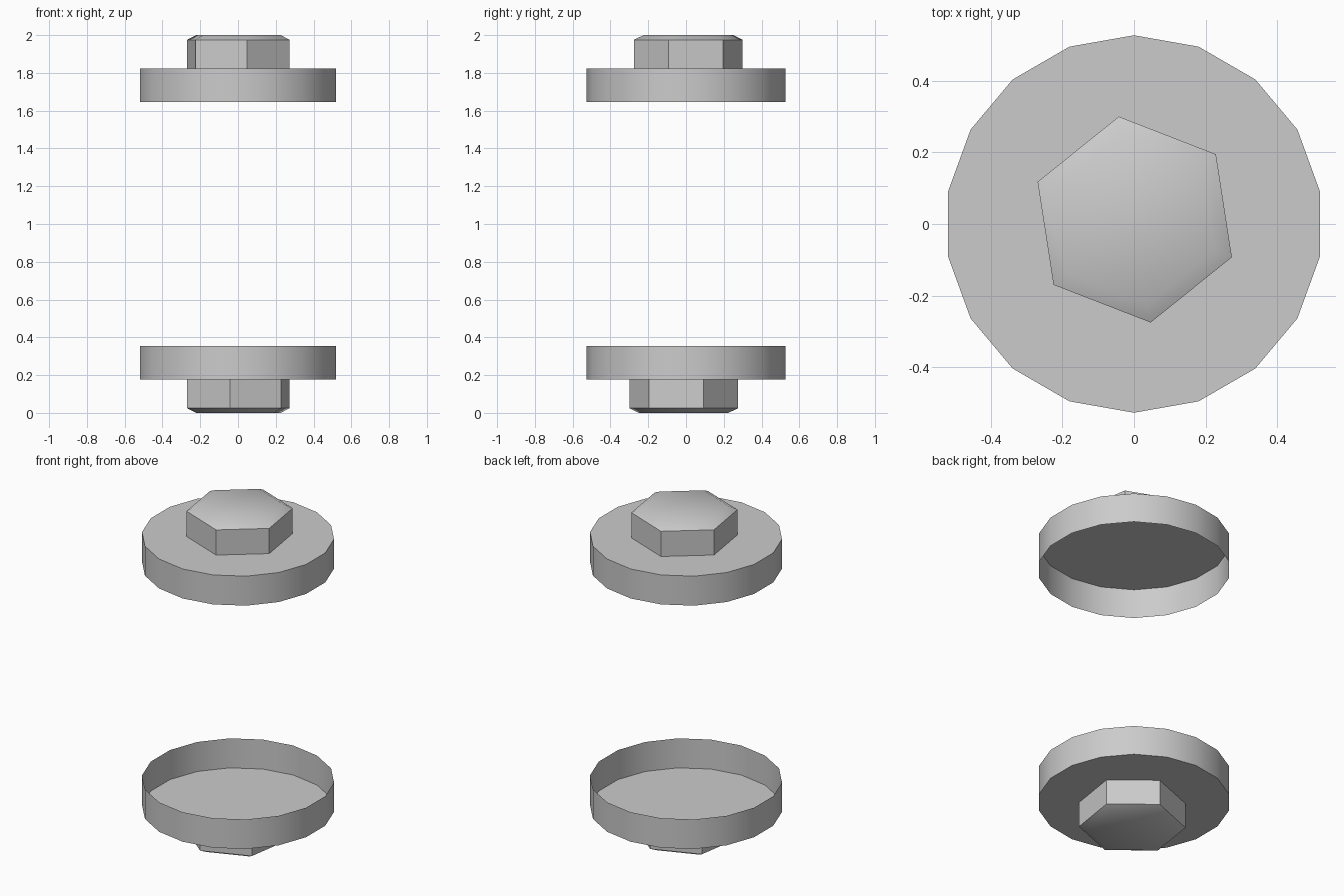
import bpy, bmesh
from math import radians, sin, cos
from mathutils import Matrix

if "Cube" in bpy.data.objects:
    bpy.data.objects.remove(bpy.data.objects["Cube"])


def ring(bm, n, r, z, start, cx=0.0, cy=0.0):
    return [bm.verts.new((cx + r * cos(radians(start) + radians(360 / n) * i),
                          cy + r * sin(radians(start) + radians(360 / n) * i), z))
            for i in range(n)]


def lofted_cap(name, n, profile, start, flip, cx=0.0, cy=0.0):
    """Loft (radius, z) rings upward, close the last one, leave the first open."""
    bm = bmesh.new()
    rings = [ring(bm, n, r, z, start, cx, cy) for r, z in profile]
    for a, b in zip(rings, rings[1:]):
        for i in range(n):
            j = (i + 1) % n
            bm.faces.new((a[i], a[j], b[j], b[i]))
    bm.faces.new(rings[-1])
    if flip:  # half turn about the x axis through z = 1
        bm.transform(Matrix.Translation((0, 0, 2)) @ Matrix.Rotation(radians(180), 4, 'X'))
    mesh = bpy.data.meshes.new(name)
    bm.to_mesh(mesh)
    bm.free()
    mesh.shade_smooth()
    mesh.set_sharp_from_angle(angle=radians(40))
    obj = bpy.data.objects.new(name, mesh)
    bpy.context.collection.objects.link(obj)
    return obj


for side, flip in (("upper", False), ("lower", True)):
    # Hollow thin-walled washer, open toward the middle
    lofted_cap(side + "_washer", 18, [(0.527, 1.645), (0.527, 1.823)], 90, flip)
    # Hexagonal bolt head with a shallow chamfered crown
    lofted_cap(side + "_bolt_head", 6,
               [(0.291, 1.823), (0.291, 1.975), (0.240, 2.0)], 98.8, flip, 0.002, 0.0125)
